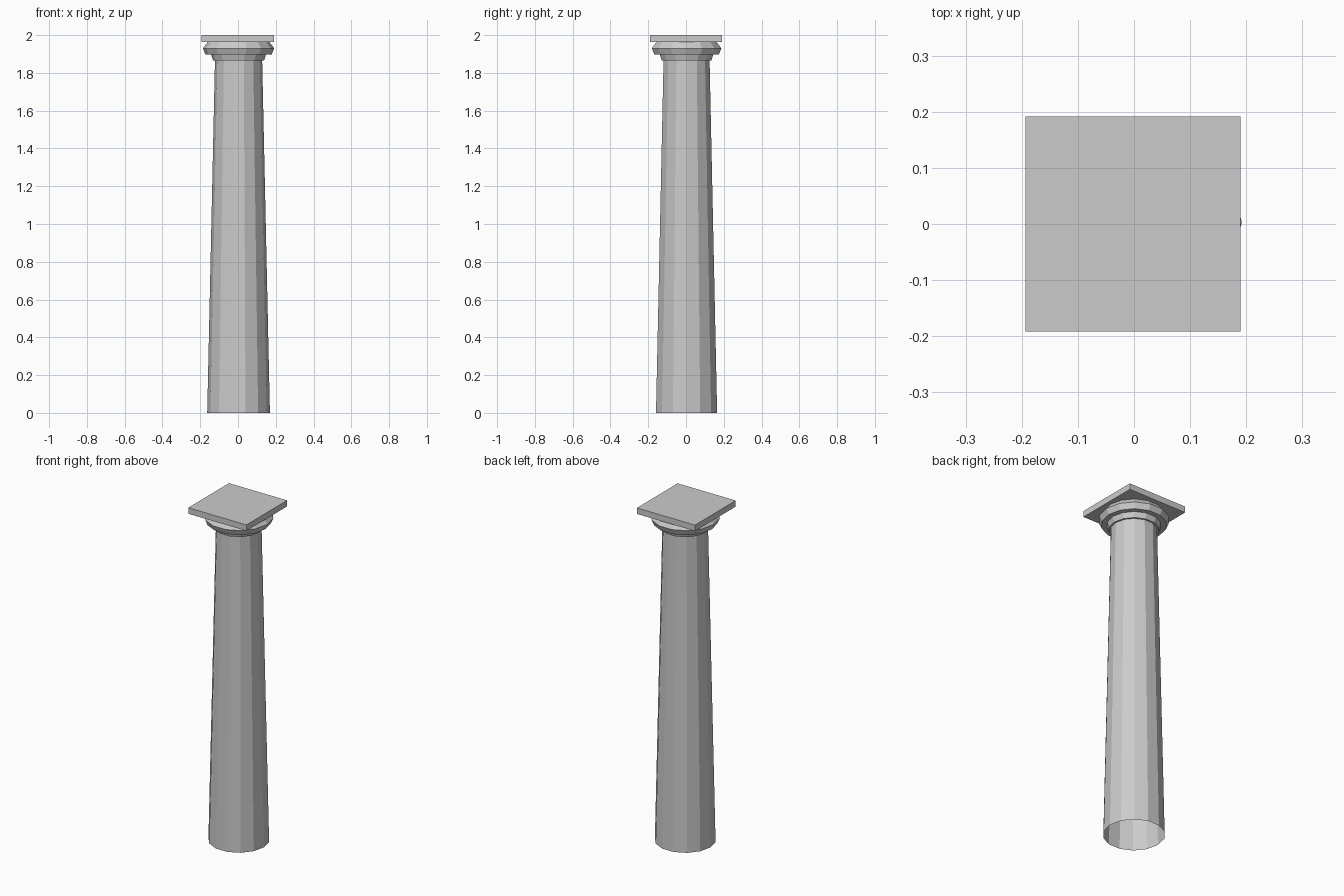
import bpy
import bmesh
from math import cos, sin, tau

if "Cube" in bpy.data.objects:
    bpy.data.objects.remove(bpy.data.objects["Cube"], do_unlink=True)

SIDES = 14
AXIS = (0.003, 0.003)

stone = bpy.data.materials.new("grey_stone")
stone.use_nodes = True
grey = (0.6, 0.6, 0.6, 1)
stone.diffuse_color = grey
stone.node_tree.nodes["Principled BSDF"].inputs["Base Color"].default_value = grey


def finish(name, bm):
    mesh = bpy.data.meshes.new(name)
    bm.to_mesh(mesh)
    bm.free()
    mesh.materials.append(stone)
    obj = bpy.data.objects.new(name, mesh)
    bpy.context.collection.objects.link(obj)
    return obj


def turned(name, profile):
    """Faceted lathe from (radius, height) pairs, listed from bottom to top."""
    bm = bmesh.new()
    rings = []
    for r, z in profile:
        rings.append([bm.verts.new((AXIS[0] + r * cos(tau * i / SIDES),
                                    AXIS[1] + r * sin(tau * i / SIDES), z))
                      for i in range(SIDES)])
    for low, high in zip(rings, rings[1:]):
        for i in range(SIDES):
            j = (i + 1) % SIDES
            bm.faces.new((low[i], low[j], high[j], high[i]))
    return finish(name, bm)


# Tapered shaft, open at the foot
turned("shaft", [(0.166, 0), (0.125, 1.866)])

# Stepped collar under the capital
turned("necking", [(0.122, 1.866), (0.135, 1.866), (0.145, 1.897)])

# Flared cushion of the capital
turned("echinus", [(0.14, 1.897), (0.175, 1.897), (0.189, 1.93), (0.162, 1.965)])

# Square slab on top
bm = bmesh.new()
bmesh.ops.create_cube(bm, size=1)
bmesh.ops.scale(bm, vec=(0.383, 0.383, 0.036), verts=bm.verts)
bmesh.ops.translate(bm, vec=(-0.002, 0, 1.982), verts=bm.verts)
finish("abacus", bm)
